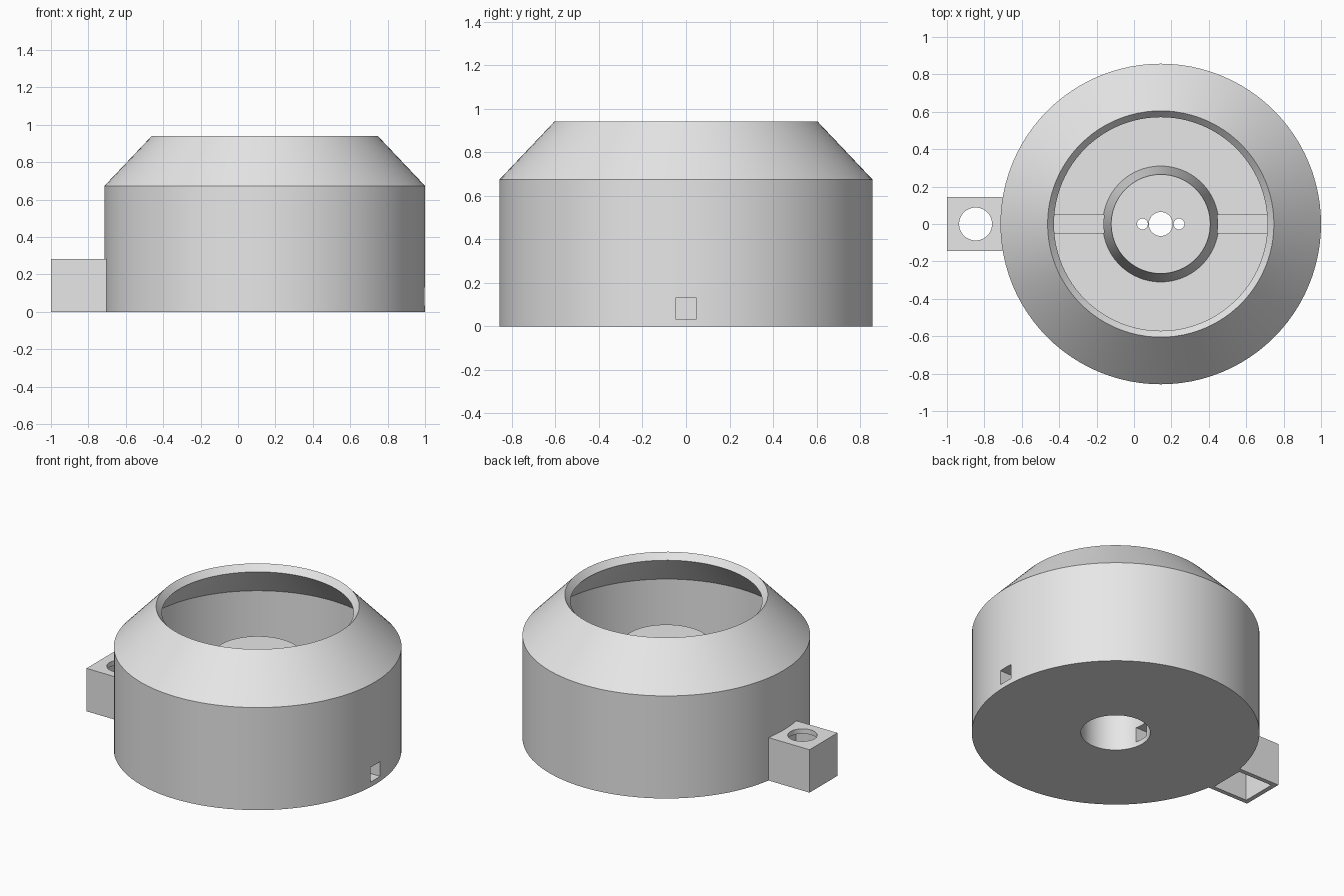
import bpy, bmesh, math
from mathutils import Matrix, Vector

cube = bpy.data.objects.get("Cube")
if cube:
    bpy.data.objects.remove(cube, do_unlink=True)

CX = 0.143          # axis of the round housing
SEGMENTS = 96

grey = bpy.data.materials.new("plain_grey")
grey.use_nodes = True
grey.diffuse_color = (0.8, 0.8, 0.8, 1)
grey.node_tree.nodes["Principled BSDF"].inputs["Base Color"].default_value = (0.8, 0.8, 0.8, 1)


def make_object(name, bm):
    bmesh.ops.recalc_face_normals(bm, faces=bm.faces)
    mesh = bpy.data.meshes.new(name)
    bm.to_mesh(mesh)
    bm.free()
    mesh.materials.append(grey)
    obj = bpy.data.objects.new(name, mesh)
    bpy.context.collection.objects.link(obj)
    return obj


def box(name, low, high):
    low, high = Vector(low), Vector(high)
    bm = bmesh.new()
    bmesh.ops.create_cube(bm, size=1, matrix=Matrix.Translation((low + high) / 2)
                          @ Matrix.Diagonal((*(high - low), 1)))
    return make_object(name, bm)


def cylinder(name, x, radius, z0, z1):
    bm = bmesh.new()
    bmesh.ops.create_cone(bm, cap_ends=True, segments=48, radius1=radius, radius2=radius,
                          depth=z1 - z0, matrix=Matrix.Translation((x, 0, (z0 + z1) / 2)))
    return make_object(name, bm)


def revolve(name, x, profile):
    bm = bmesh.new()
    verts = [bm.verts.new((r, 0, z)) for r, z in profile]
    edges = [bm.edges.new((a, b)) for a, b in zip(verts, verts[1:])]
    bmesh.ops.spin(bm, geom=verts + edges, cent=(0, 0, 0), axis=(0, 0, 1),
                   angle=math.tau, steps=SEGMENTS, use_duplicate=False)
    bmesh.ops.remove_doubles(bm, verts=bm.verts, dist=0.0005)
    bmesh.ops.translate(bm, verts=bm.verts, vec=(x, 0, 0))
    return make_object(name, bm)


def activate(obj):
    bpy.ops.object.select_all(action='DESELECT')
    obj.select_set(True)
    bpy.context.view_layer.objects.active = obj


def cut(obj, cutters):
    activate(obj)
    for cutter in cutters:
        mod = obj.modifiers.new("cut", 'BOOLEAN')
        mod.operation = 'DIFFERENCE'
        mod.solver = 'EXACT'
        mod.object = cutter
        bpy.ops.object.modifier_apply(modifier=mod.name)


# Hollow housing: outer wall, shoulder, bevelled lip, inner wall, floor, centre boss, bore
housing = revolve("housing", CX, [
    (0, 0.565), (0.207, 0.565), (0.207, 0), (0.857, 0), (0.857, 0.674),
    (0.605, 0.94), (0.571, 0.9), (0.771, 0.683), (0.771, 0.086),
    (0.31, 0.086), (0.265, 0.62), (0, 0.62)])

# Side bracket, hollow and open underneath
bracket = box("side_bracket", (-1, -0.145, 0), (-0.703, 0.145, 0.282))

# Cutters: wire channel, boss holes, bracket cavity and bracket hole
channel = box("channel_cutter", (-0.85, -0.049, 0.033), (1.2, 0.049, 0.13))
boss_holes = [cylinder("boss_hole_cutter", CX + dx, r, 0.5, 0.7)
              for dx, r in ((0, 0.064), (-0.098, 0.029), (0.098, 0.029))]
cavity = box("cavity_cutter", (-0.97, -0.116, -0.1), (-0.72, 0.116, 0.25))
bracket_hole = cylinder("bracket_hole_cutter", -0.847, 0.088, 0.2, 0.4)

cut(housing, [channel] + boss_holes)
cut(bracket, [cavity, bracket_hole, channel])

for helper in [channel, cavity, bracket_hole] + boss_holes:
    bpy.data.objects.remove(helper, do_unlink=True)

for obj in (housing, bracket):
    activate(obj)
    bpy.ops.object.shade_smooth_by_angle(angle=math.radians(25))
